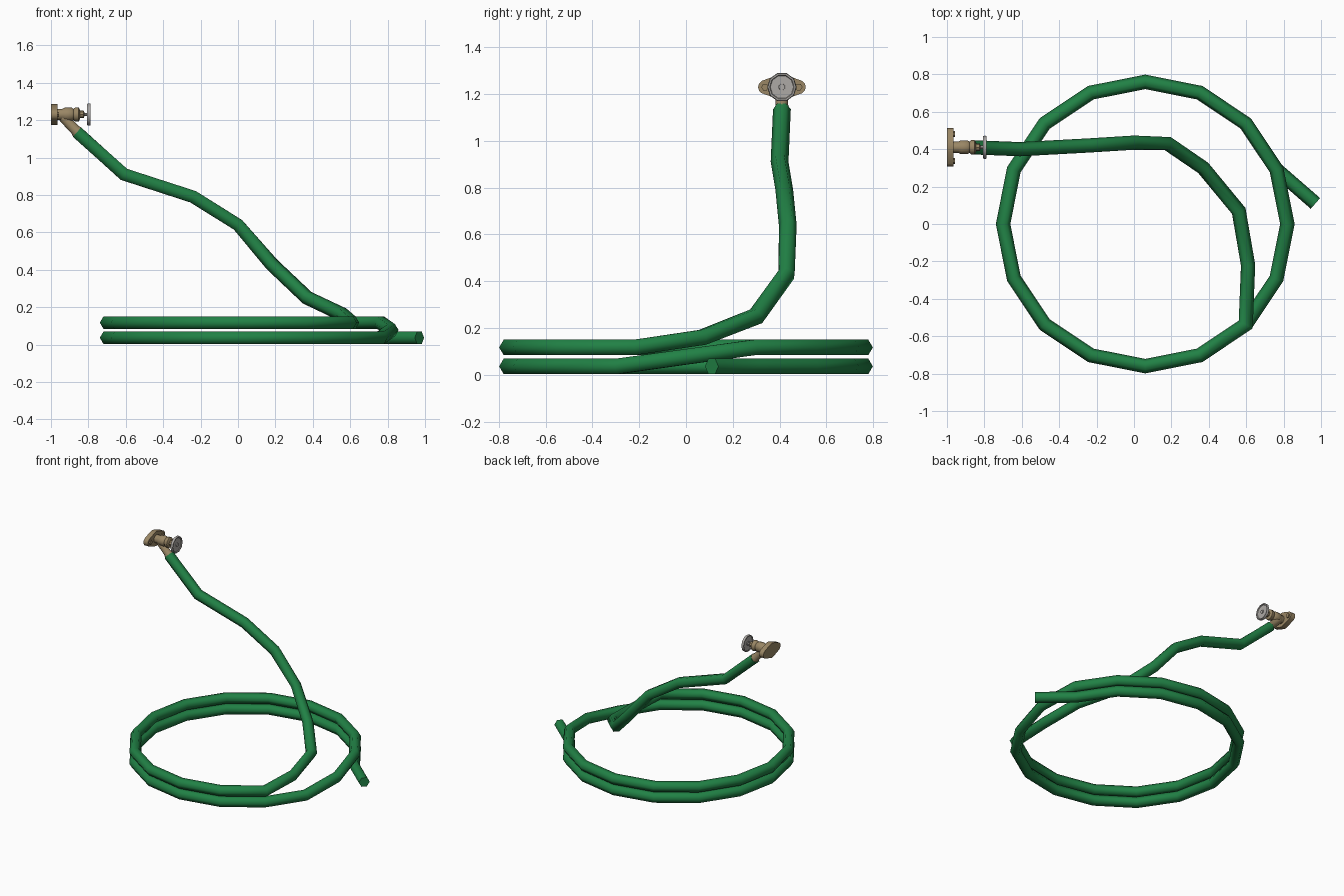
import bpy, bmesh
from math import sin, cos, pi, radians
from mathutils import Vector

if "Cube" in bpy.data.objects:
    bpy.data.objects.remove(bpy.data.objects["Cube"])


def material(name, rgb):
    m = bpy.data.materials.new(name)
    m.use_nodes = True
    m.diffuse_color = (*rgb, 1)
    m.node_tree.nodes["Principled BSDF"].inputs["Base Color"].default_value = (*rgb, 1)
    return m


GREEN = material("hose green", (0.015, 0.22, 0.06))
BRASS = material("aged brass", (0.32, 0.24, 0.13))
STEEL = material("handle grey", (0.42, 0.40, 0.38))
TAP = Vector((-1.0, 0.41, 1.23))   # wall end of the tap axis


def finish(name, bm, mat, angle=None):
    bmesh.ops.recalc_face_normals(bm, faces=bm.faces)
    me = bpy.data.meshes.new(name)
    bm.to_mesh(me)
    bm.free()
    me.materials.append(mat)
    ob = bpy.data.objects.new(name, me)
    bpy.context.collection.objects.link(ob)
    if angle:
        bpy.ops.object.select_all(action='DESELECT')
        ob.select_set(True)
        bpy.context.view_layer.objects.active = ob
        bpy.ops.object.shade_smooth_by_angle(angle=radians(angle))
    return ob


def loft(name, rings, mat, angle):
    """Skin a list of rings and cap both ends."""
    bm = bmesh.new()
    loops = [[bm.verts.new(p) for p in ring] for ring in rings]
    n = len(loops[0])
    for a, b in zip(loops, loops[1:]):
        for i in range(n):
            j = (i + 1) % n
            bm.faces.new((a[i], a[j], b[j], b[i]))
    bm.faces.new(loops[0])
    bm.faces.new(loops[-1])
    return finish(name, bm, mat, angle)


def circle(center, axis, radius, sides):
    axis = axis.normalized()
    side = axis.cross(Vector((0, 0, 1))).normalized()
    up = side.cross(axis)
    return [center + radius * (side * cos(2 * pi * i / sides) + up * sin(2 * pi * i / sides))
            for i in range(sides)]


def lathe(name, profile, mat, sides=12, angle=40, offset=(0, 0, 0)):
    """Turn (distance, radius) pairs around the tap axis."""
    x = Vector((1, 0, 0))
    rings = [circle(TAP + Vector(offset) + x * d, x, r, sides) for d, r in profile]
    return loft(name, rings, mat, angle)


def swept_tube(name, points, radius, sides, mat):
    """Tube with mitred joints along a polyline."""
    rings = []
    for i, p in enumerate(points):
        t_in = (p - points[max(i - 1, 0)]).normalized()
        t_out = (points[min(i + 1, len(points) - 1)] - p).normalized()
        t = t_in if i else t_out
        cut = (t_in + t_out).normalized()
        ring = circle(p, t, radius, sides)
        rings.append([q - t * ((q - p).dot(cut) / t.dot(cut)) for q in ring])
    return loft(name, rings, mat, 75)


# Hose: loose end, two stacked coils, then the climb to the tap
LOW, HIGH = 0.036, 0.117
path = [Vector((0.97, 0.11, LOW))]
for k in range(1, 31):
    a = k * pi / 8
    z = LOW if k < 16 else (LOW + HIGH) / 2 if k == 16 else HIGH
    path.append(Vector((0.06 + 0.76 * cos(a), 0.76 * sin(a), z)))
path += [Vector(p) for p in (
    (0.61, -0.22, 0.117), (0.56, 0.07, 0.16), (0.37, 0.30, 0.25), (0.18, 0.43, 0.43),
    (0.0, 0.435, 0.64), (-0.24, 0.42, 0.79), (-0.61, 0.40, 0.91), (-0.86, 0.41, 1.135))]
swept_tube("hose", path, 0.038, 6, GREEN)

# Wall flange: lozenge plate hulled from three discs
bm = bmesh.new()
for x in (0, 0.036):
    for y, r in ((-0.072, 0.03), (0, 0.055), (0.072, 0.03)):
        for p in circle(TAP + Vector((x, y, 0)), Vector((1, 0, 0)), r, 12):
            bm.verts.new(p)
hull = bmesh.ops.convex_hull(bm, input=bm.verts)
loose = {g for g in hull["geom_interior"] if isinstance(g, bmesh.types.BMVert)}
bmesh.ops.delete(bm, geom=list(loose), context='VERTS')
bmesh.ops.dissolve_limit(bm, angle_limit=0.02, verts=bm.verts, edges=bm.edges)
finish("wall_flange", bm, BRASS, 35)
for label, y in (("left", 0.072), ("right", -0.072)):
    lathe(label + "_flange_bolt", [(0.03, 0.016), (0.044, 0.016)], BRASS, 6, offset=(0, y, 0))

# Tap body, collar, spout and stem
lathe("tap_body", [(0.03, 0.03), (0.06, 0.03), (0.075, 0.037), (0.11, 0.037),
                   (0.12, 0.03), (0.13, 0.038), (0.148, 0.038), (0.155, 0.026)], BRASS)
lathe("stem_collar", [(0.15, 0.02), (0.175, 0.02), (0.178, 0.012)], BRASS, 8)
lathe("stem", [(0.17, 0.009), (0.205, 0.009)], STEEL, 8)
spout_top, spout_end = Vector((-0.935, 0.41, 1.215)), Vector((-0.85, 0.41, 1.127))
axis = spout_end - spout_top
loft("spout", [circle(spout_top + axis * f, axis, r, 12)
               for f, r in ((0, 0.027), (0.75, 0.027), (0.85, 0.032), (0.92, 0.032))], BRASS, 40)

# Handwheel: thin web, hub and raised rim
lathe("handwheel_web", [(0.2, 0.055), (0.206, 0.055)], STEEL, 10)
lathe("handwheel_hub", [(0.193, 0.016), (0.212, 0.013)], STEEL, 10)
rim = lathe("handwheel_rim", [(0.194, 0.053), (0.194, 0.06), (0.203, 0.063), (0.212, 0.06),
                              (0.212, 0.053), (0.207, 0.05)], STEEL, 10)
bm = bmesh.new()
bm.from_mesh(rim.data)
caps = [f for f in bm.faces if len(f.verts) > 4]
bmesh.ops.delete(bm, geom=caps, context='FACES_ONLY')
bm.to_mesh(rim.data)
bm.free()
